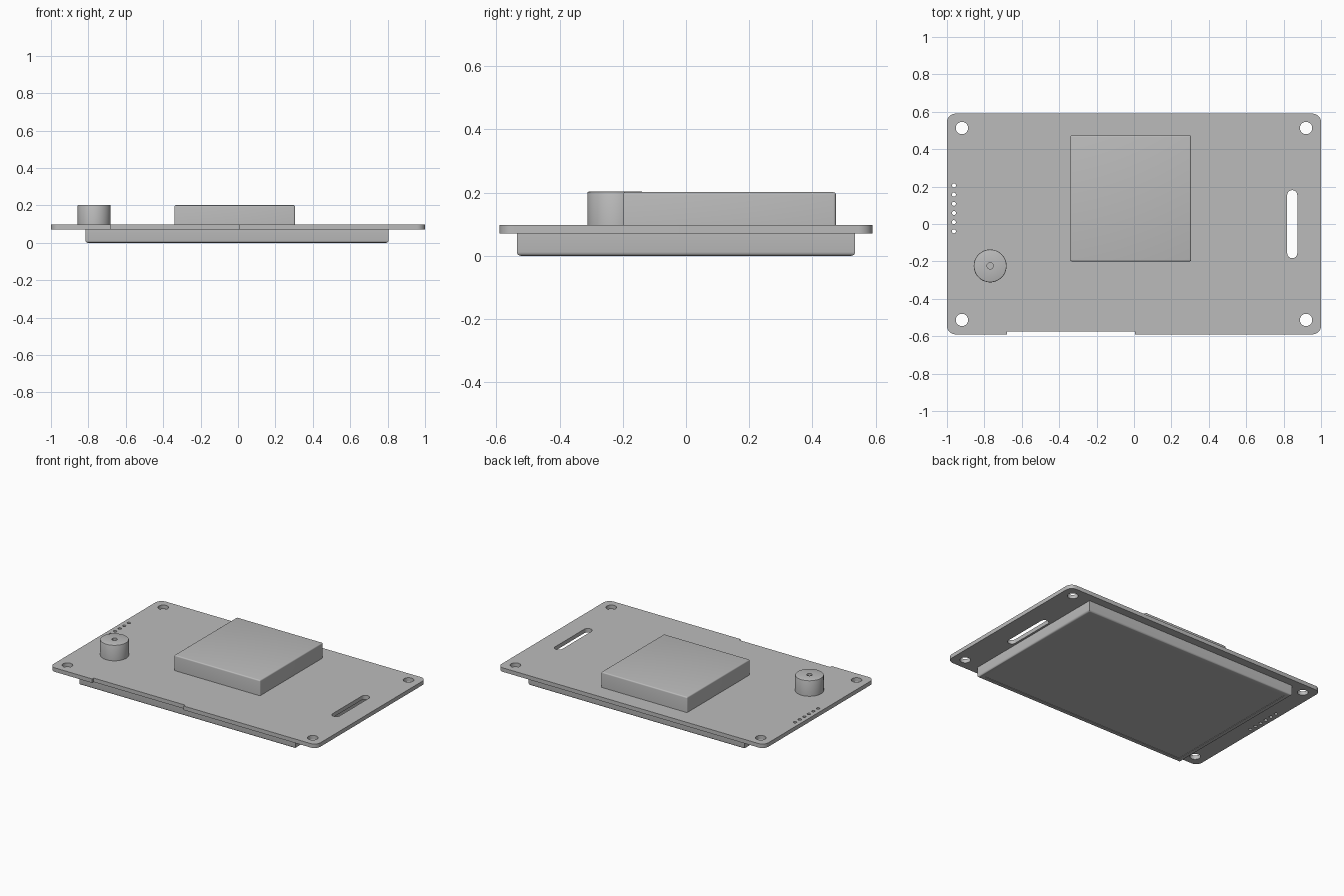
import bpy, bmesh
from math import sin, cos, pi, tau, radians
from mathutils import Vector

cube = bpy.data.objects.get("Cube")
if cube:
    bpy.data.objects.remove(cube, do_unlink=True)

grey = bpy.data.materials.new("plain grey")
grey.use_nodes = True
colour = (0.5, 0.5, 0.5, 1)
grey.diffuse_color = colour
grey.node_tree.nodes["Principled BSDF"].inputs["Base Color"].default_value = colour

BOARD_LOW, BOARD_TOP = 0.07, 0.097


def finish(obj):
    obj.data.materials.clear()
    obj.data.materials.append(grey)
    bpy.ops.object.select_all(action="DESELECT")
    obj.select_set(True)
    bpy.context.view_layer.objects.active = obj
    bpy.ops.object.shade_smooth_by_angle(angle=radians(30))


def mesh_object(name, bm):
    bmesh.ops.recalc_face_normals(bm, faces=bm.faces)
    mesh = bpy.data.meshes.new(name)
    bm.to_mesh(mesh)
    bm.free()
    obj = bpy.data.objects.new(name, mesh)
    bpy.context.collection.objects.link(obj)
    return obj


def arc(x, y, r, start, end, steps):
    angles = [start + (end - start) * i / steps for i in range(steps + 1)]
    return [(x + r * cos(a), y + r * sin(a)) for a in angles]


def circle(x, y, r, steps):
    return arc(x, y, r, 0, tau, steps)[:-1]


def rounded_box(name, low, high, radius, picks_edge):
    """Box between two corners, with the picked edges rounded."""
    low, high = Vector(low), Vector(high)
    bm = bmesh.new()
    bmesh.ops.create_cube(bm, size=1)
    for v in bm.verts:
        v.co = (low + high) / 2 + v.co * (high - low)
    edges = [e for e in bm.edges if picks_edge(e)]
    bmesh.ops.bevel(bm, geom=edges, offset=radius, segments=4,
                    profile=0.5, affect="EDGES")
    return mesh_object(name, bm)


# Circuit board: rounded outline with an edge notch, holes and a slot
W, D, R = 1.0, 0.59, 0.045
outline = arc(-W + R, -D + R, R, pi, 1.5 * pi, 8)
outline += [(-0.68, -D), (-0.68, -0.574), (0.005, -0.574), (0.005, -D)]
outline += arc(W - R, -D + R, R, -pi / 2, 0, 8)
outline += arc(W - R, D - R, R, 0, pi / 2, 8)
outline += arc(-W + R, D - R, R, pi / 2, pi, 8)
loops = [outline]
loops += [circle(x, y, 0.033, 32) for x in (-0.92, 0.92) for y in (-0.513, 0.513)]
loops += [circle(-0.963, -0.039 + 0.049 * i, 0.011, 16) for i in range(6)]
loops.append(arc(0.846, 0.154, 0.027, 0, pi, 12) + arc(0.846, -0.156, 0.027, pi, tau, 12))

curve = bpy.data.curves.new("circuit_board", "CURVE")
curve.dimensions = "2D"
curve.fill_mode = "BOTH"
curve.extrude = (BOARD_TOP - BOARD_LOW) / 2
for points in loops:
    spline = curve.splines.new("POLY")
    spline.points.add(len(points) - 1)
    for p, (x, y) in zip(spline.points, points):
        p.co = (x, y, 0, 1)
    spline.use_cyclic_u = True
board = bpy.data.objects.new("circuit_board", curve)
bpy.context.collection.objects.link(board)
board.location.z = (BOARD_TOP + BOARD_LOW) / 2
bpy.ops.object.select_all(action="DESELECT")
board.select_set(True)
bpy.context.view_layer.objects.active = board
bpy.ops.object.convert(target="MESH")
board = bpy.context.view_layer.objects.active
bm = bmesh.new()
bm.from_mesh(board.data)
bmesh.ops.remove_doubles(bm, verts=bm.verts, dist=0.0001)
bmesh.ops.recalc_face_normals(bm, faces=bm.faces)
bm.to_mesh(board.data)
bm.free()
finish(board)

# Display under the board, rounded around its lower face
display = rounded_box("display", (-0.815, -0.535, 0), (0.805, 0.535, BOARD_LOW), 0.012,
                      lambda e: all(v.co.z < 0.01 for v in e.verts))
bm = bmesh.new()
bm.from_mesh(display.data)
screen = min(bm.faces, key=lambda f: f.calc_center_median().z)
# Shallow screen recess
bmesh.ops.inset_region(bm, faces=[screen], thickness=0.03)
bmesh.ops.inset_region(bm, faces=[screen], thickness=0.0005, depth=-0.003)
bm.to_mesh(display.data)
bm.free()
finish(display)

# Large module on top, rounded except where it meets the board
finish(rounded_box("module_block", (-0.34, -0.2, BOARD_TOP), (0.305, 0.474, 0.201), 0.008,
                   lambda e: any(v.co.z > 0.15 for v in e.verts)))

# Buzzer: turned profile with a small blind hole in its top
profile = [(0, 0.16), (0.017, 0.16), (0.017, 0.203), (0.083, 0.203),
           (0.0865, 0.2015), (0.088, 0.198), (0.088, BOARD_TOP), (0, BOARD_TOP)]
bm = bmesh.new()
verts = [bm.verts.new((r, 0, z)) for r, z in profile]
edges = [bm.edges.new(pair) for pair in zip(verts, verts[1:])]
bmesh.ops.spin(bm, geom=verts + edges, cent=(0, 0, 0), axis=(0, 0, 1),
               angle=tau, steps=48, use_merge=True)
bmesh.ops.remove_doubles(bm, verts=bm.verts, dist=0.0001)
buzzer = mesh_object("buzzer", bm)
buzzer.location = (-0.769, -0.224, 0)
finish(buzzer)
